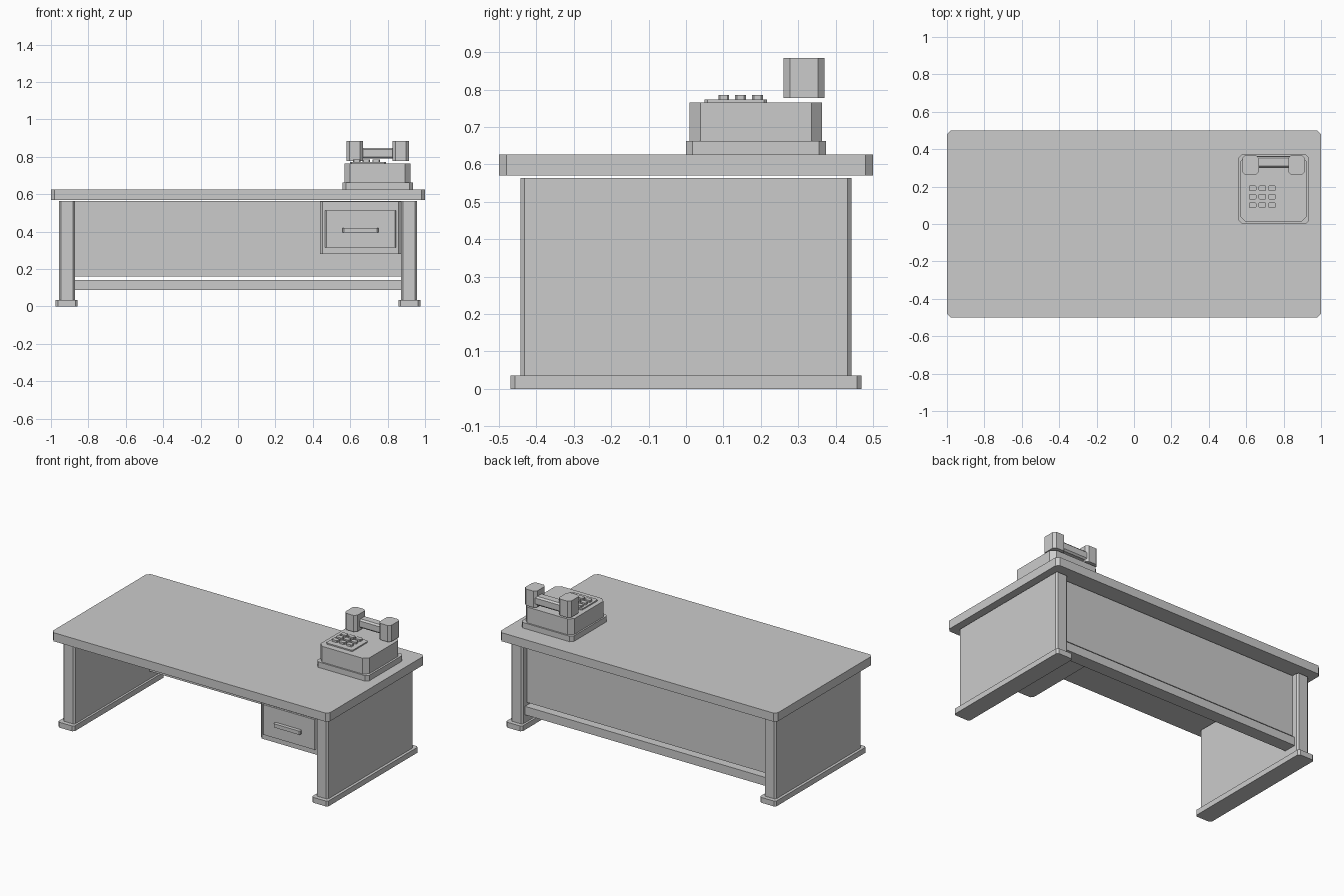
import bpy
import bmesh
from mathutils import Vector

cube = bpy.data.objects.get("Cube")
if cube:
    bpy.data.objects.remove(cube, do_unlink=True)

grey = bpy.data.materials.new("plain grey")
grey.use_nodes = True
GREY = (0.6, 0.6, 0.6, 1)
grey.diffuse_color = GREY
grey.node_tree.nodes["Principled BSDF"].inputs["Base Color"].default_value = GREY


def block(name, x, y, z, cut=0.0, axis=2):
    """Box spanning three ranges, with the edges along one axis chamfered."""
    lo, hi = Vector((x[0], y[0], z[0])), Vector((x[1], y[1], z[1]))
    centre = (lo + hi) / 2
    size = hi - lo
    bm = bmesh.new()
    bmesh.ops.create_cube(bm, size=1)
    for v in bm.verts:
        v.co = Vector(a * b for a, b in zip(v.co, size))
    if cut:
        edges = [e for e in bm.edges
                 if abs((e.verts[0].co - e.verts[1].co)[axis]) > size[axis] / 2]
        bmesh.ops.bevel(bm, geom=edges, offset=cut, segments=1,
                        affect='EDGES', offset_type='OFFSET')
    mesh = bpy.data.meshes.new(name)
    bm.to_mesh(mesh)
    bm.free()
    mesh.materials.append(grey)
    ob = bpy.data.objects.new(name, mesh)
    ob.location = centre
    bpy.context.collection.objects.link(ob)
    return ob


def span(centre, width):
    return (centre - width / 2, centre + width / 2)


# Desk top, and a panel leg with foot on each side
block("desk_top", (-1, 1), (-0.5, 0.5), (0.57, 0.626), 0.02)
for side, s in (("right", -1), ("left", 1)):
    block(side + "_leg_panel", span(s * 0.914, 0.085), (-0.442, 0.442), (0.035, 0.564), 0.01)
    block(side + "_foot", span(s * 0.916, 0.117), (-0.469, 0.469), (0, 0.035), 0.012)

# Back panel and the rail under it
block("back_panel", (-0.873, 0.873), (0.355, 0.395), (0.16, 0.564))
block("back_rail", (-0.873, 0.873), (0.33, 0.415), (0.087, 0.142))

# Drawer
block("drawer_box", (0.438, 0.872), (-0.4, 0.33), (0.28, 0.562), 0.014)
block("drawer_front", (0.466, 0.846), (-0.412, -0.398), (0.315, 0.512), 0.006)
block("drawer_handle", (0.56, 0.75), (-0.435, -0.41), (0.396, 0.42), 0.006)

# Telephone base and body
block("phone_base", (0.56, 0.935), (0, 0.374), (0.626, 0.662), 0.018)
block("phone_body", (0.57, 0.922), (0.01, 0.364), (0.662, 0.765), 0.029)

# Keypad with a grid of buttons
block("keypad_plate", (0.6, 0.79), (0.05, 0.217), (0.765, 0.773), 0.008)
for row in range(3):
    for col in range(3):
        block(f"key_{row}_{col}", span(0.634 + 0.052 * col, 0.04),
              span(0.101 + 0.045 * row, 0.029), (0.773, 0.786), 0.005)

# Handset
for name, x in (("earpiece", 0.624), ("mouthpiece", 0.87)):
    block("handset_" + name, span(x, 0.088), (0.261, 0.37), (0.777, 0.884), 0.017)
block("handset_grip", (0.66, 0.835), (0.3, 0.362), (0.79, 0.848), 0.01, axis=0)
